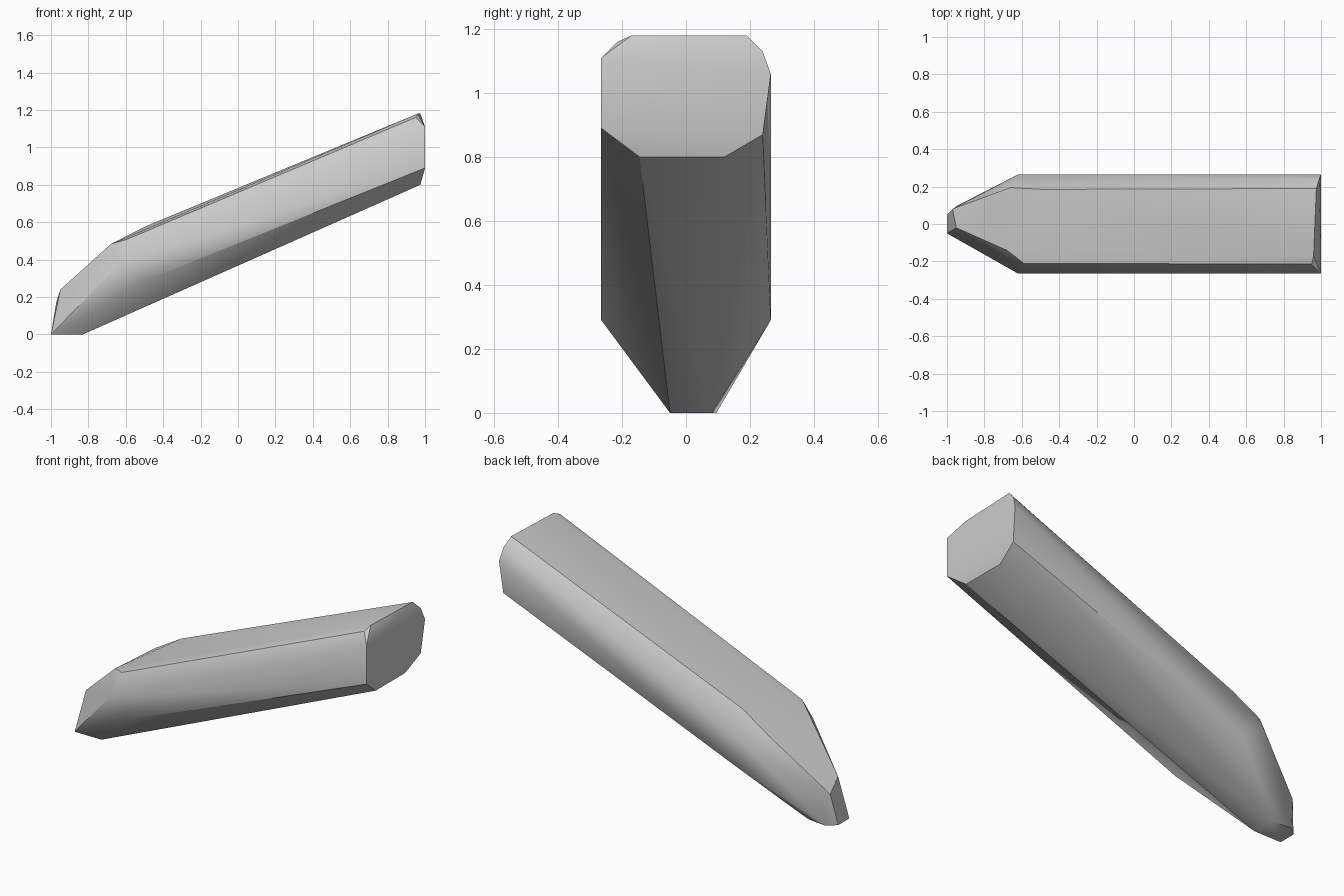
import bpy
import bmesh
import math

# Remove the default object
default = bpy.data.objects.get("Cube")
if default:
    bpy.data.objects.remove(default, do_unlink=True)


def make_material(name, color):
    mat = bpy.data.materials.new(name)
    mat.use_nodes = True
    mat.diffuse_color = color
    bsdf = mat.node_tree.nodes["Principled BSDF"]
    bsdf.inputs["Base Color"].default_value = color
    return mat


def hull_object(name, sections, mat):
    """Skin a convex solid over a series of cross-sections."""
    bm = bmesh.new()
    for section in sections:
        for point in section:
            bm.verts.new(point)
    result = bmesh.ops.convex_hull(bm, input=list(bm.verts))
    inside = [g for g in result["geom_interior"] if isinstance(g, bmesh.types.BMVert)]
    bmesh.ops.delete(bm, geom=inside, context="VERTS")
    # Merge nearly coplanar triangles into clean facets
    bmesh.ops.dissolve_limit(bm, angle_limit=math.radians(2),
                             verts=list(bm.verts), edges=list(bm.edges))
    bmesh.ops.recalc_face_normals(bm, faces=list(bm.faces))
    mesh = bpy.data.meshes.new(name)
    bm.to_mesh(mesh)
    bm.free()
    mesh.materials.append(mat)
    obj = bpy.data.objects.new(name, mesh)
    bpy.context.collection.objects.link(obj)
    return obj


# Flat end of the beam, with chipped corners
flat_end = [
    (1, -.265, .89), (.975, -.145, .8), (.975, .12, .8), (.99, .24, .87),
    (1, .265, 1.06), (.99, .24, 1.13), (.975, .19, 1.18),
    (.96, -.17, 1.18), (.95, -.215, 1.16), (1, -.265, 1.11),
]

# Shoulder where the taper starts
shoulder = [(-.62, side * .265, .39) for side in (-1, 1)]
shoulder += [(-.49, side * .265, .29) for side in (-1, 1)]
shoulder += [
    (-.59, -.21, .51), (-.68, -.14, .483),
    (-.66, .195, .477), (-.49, .185, .58),
]

# Blunt pointed tip resting on the ground
tip = [
    (-1, -.05, 0), (-1, .05, 0), (-.95, .095, 0),
    (-.83, -.05, 0), (-.83, .08, 0),
    (-.95, -.02, .24), (-.97, .08, .18),
]

gray = make_material("plain gray", (.6, .6, .6, 1))
beam = hull_object("pointed_beam", [flat_end, shoulder, tip], gray)

# Soft shading along the rounded sides, crisp main edges
bpy.ops.object.select_all(action="DESELECT")
beam.select_set(True)
bpy.context.view_layer.objects.active = beam
bpy.ops.object.shade_smooth_by_angle(angle=math.radians(32))
